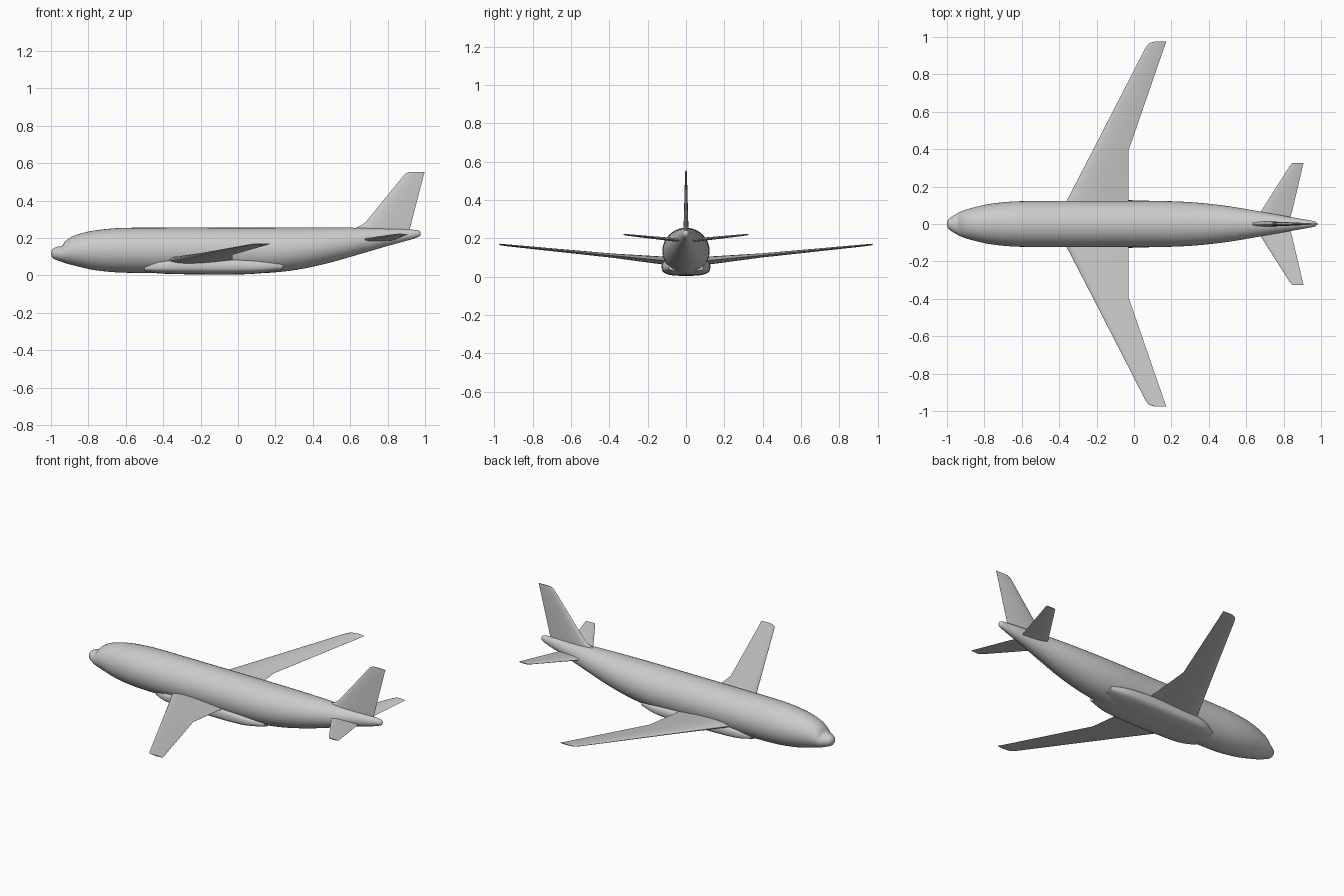
import bpy
import bmesh
from math import cos, sin, pi, radians, copysign
from mathutils import Vector

default_cube = bpy.data.objects.get("Cube")
if default_cube:
    bpy.data.objects.remove(default_cube, do_unlink=True)

# One plain painted metal colour
grey = bpy.data.materials.new("light_grey")
grey.use_nodes = True
grey.diffuse_color = (0.6, 0.6, 0.6, 1)
grey.node_tree.nodes["Principled BSDF"].inputs["Base Color"].default_value = grey.diffuse_color


def loft(name, rings, mirrored=False):
    """Skin a list of equal-length rings and cap both ends."""
    bm = bmesh.new()
    loops = [[bm.verts.new(p) for p in ring] for ring in rings]
    count = len(loops[0])
    for a, b in zip(loops, loops[1:]):
        for i in range(count):
            j = (i + 1) % count
            bm.faces.new((a[i], a[j], b[j], b[i]))
    bm.faces.new(loops[0])
    bm.faces.new(loops[-1])
    bmesh.ops.recalc_face_normals(bm, faces=bm.faces)
    mesh = bpy.data.meshes.new(name)
    bm.to_mesh(mesh)
    bm.free()
    mesh.shade_smooth()
    mesh.set_sharp_from_angle(angle=radians(40))
    mesh.materials.append(grey)
    obj = bpy.data.objects.new(name, mesh)
    bpy.context.collection.objects.link(obj)
    if mirrored:
        mirror = obj.modifiers.new("Mirror", 'MIRROR')
        mirror.use_axis = (False, True, False)
        mirror.use_mirror_merge = False
    return obj


def smooth_stations(points, steps=4):
    """Interpolate body stations with a Catmull-Rom curve."""
    pts = [Vector(p) for p in points]
    out = []
    for i in range(len(pts) - 1):
        p0, p1, p2, p3 = pts[max(i - 1, 0)], pts[i], pts[i + 1], pts[min(i + 2, len(pts) - 1)]
        for s in range(steps):
            t = s / steps
            out.append(p1 + (p2 - p0) * (t / 2)
                       + (p0 * 2 - p1 * 5 + p2 * 4 - p3) * (t * t / 2)
                       + (p1 * 3 - p0 - p2 * 3 + p3) * (t ** 3 / 2))
    return out + [pts[-1]]


def body(name, stations, power=1.0, sides=40):
    """Loft rounded cross-sections given as (x, top, bottom, half width)."""
    def soft(v):
        return copysign(abs(v) ** power, v)
    rings = []
    for x, top, bottom, half in smooth_stations(stations):
        mid, tall = (top + bottom) / 2, (top - bottom) / 2
        angles = [2 * pi * i / sides for i in range(sides)]
        rings.append([(x, half * soft(cos(a)), mid + tall * soft(sin(a))) for a in angles])
    return loft(name, rings)


def aerofoil(lead, trail, thickness, steps=10):
    """Closed outline of (chordwise, offset) pairs."""
    upper = []
    for i in range(steps + 1):
        t = (1 - cos(pi * i / steps)) / 2
        shape = 2.97 * t ** 0.5 - 1.26 * t - 3.52 * t ** 2 + 2.84 * t ** 3 - t ** 4
        upper.append((lead + (trail - lead) * t, thickness * max(shape, 0.02) / 2))
    return upper + [(x, -d) for x, d in reversed(upper)]


# Fuselage with stepped windscreen and upswept tail
body("fuselage", [
    (-1, .124, .112, .006), (-.99, .142, .092, .028), (-.965, .153, .08, .045),
    (-.94, .16, .071, .06), (-.92, .185, .064, .069), (-.875, .213, .052, .084),
    (-.79, .236, .032, .104), (-.7, .248, .02, .116), (-.6, .254, .014, .122),
    (-.4, .255, .012, .123), (-.1, .255, .011, .123), (.1, .255, .011, .123),
    (.22, .255, .018, .121), (.35, .255, .036, .113), (.5, .255, .07, .096),
    (.65, .254, .113, .071), (.8, .25, .157, .044), (.92, .245, .19, .023),
    (.965, .24, .206, .014), (.977, .228, .218, .004)])

# Boxy fairing under the wing roots
body("belly_fairing", [
    (-.5, .06, .02, .08), (-.42, .085, .01, .114), (-.3, .096, .006, .125),
    (-.1, .098, .004, .127), (.04, .093, .006, .126), (.14, .083, .013, .118),
    (.24, .068, .028, .09)], power=0.65)

# Wings: (span, leading edge, trailing edge, height, thickness)
wing_sections = [(.03, -.41, -.03, .075, .044), (.12, -.362, -.03, .084, .042),
                 (.39, -.222, -.03, .11, .022), (.94, .06, .16, .164, .01),
                 (.965, .078, .169, .167, .008), (.975, .105, .172, .169, .005)]
loft("wings", [[(x, y, z + d) for x, d in aerofoil(a, b, t)]
               for y, a, b, z, t in wing_sections], mirrored=True)

# Tailplane
tail_sections = [(.01, .645, .83, .187, .02), (.07, .68, .846, .193, .018),
                 (.3, .826, .9, .217, .009), (.325, .845, .906, .22, .006)]
loft("tailplane", [[(x, y, z + d) for x, d in aerofoil(a, b, t)]
                   for y, a, b, z, t in tail_sections], mirrored=True)

# Upright fin with a curved fillet at its foot
fin_sections = [(.21, .61, .91, .026), (.255, .63, .92, .026), (.265, .655, .923, .025),
                (.285, .683, .928, .024), (.535, .887, .993, .01), (.546, .898, .996, .009),
                (.553, .918, .998, .006)]
loft("fin", [[(x, d, z) for x, d in aerofoil(a, b, t)] for z, a, b, t in fin_sections])
